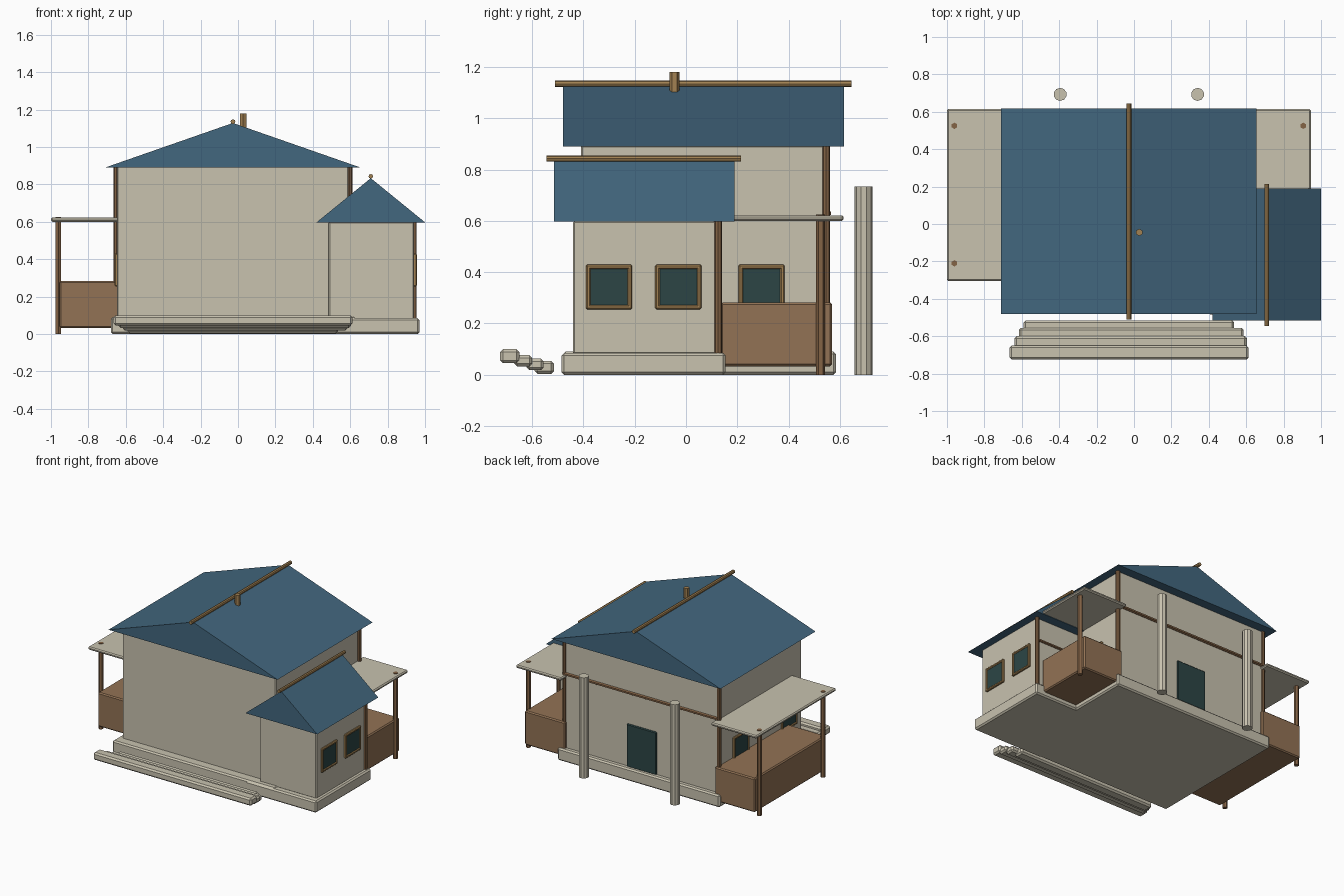
import bpy
import bmesh
import math
from mathutils import Matrix, Vector

if "Cube" in bpy.data.objects:
    bpy.data.objects.remove(bpy.data.objects["Cube"], do_unlink=True)


def material(name, r, g, b):
    m = bpy.data.materials.new(name)
    m.use_nodes = True
    m.diffuse_color = (r, g, b, 1)
    m.node_tree.nodes["Principled BSDF"].inputs["Base Color"].default_value = (r, g, b, 1)
    return m


CREAM = material("cream plaster", 0.58, 0.54, 0.43)
BLUE = material("blue roof", 0.055, 0.135, 0.21)
BROWN = material("brown wood", 0.29, 0.17, 0.09)
POST = material("dark post wood", 0.23, 0.125, 0.06)
TAN = material("tan trim wood", 0.36, 0.22, 0.085)
GLASS = material("dark teal glass", 0.025, 0.06, 0.06)


def add_object(name, bm, mat):
    bmesh.ops.recalc_face_normals(bm, faces=bm.faces)
    mesh = bpy.data.meshes.new(name)
    bm.to_mesh(mesh)
    bm.free()
    mesh.materials.append(mat)
    ob = bpy.data.objects.new(name, mesh)
    bpy.context.collection.objects.link(ob)
    return ob


def box(name, x, y, z, mat, bevel=0.01):
    """Bevelled box given by its (min, max) ranges."""
    bm = bmesh.new()
    bmesh.ops.create_cube(bm, size=1)
    for v in bm.verts:
        v.co = Vector([(a + b) / 2 + c * (b - a) for c, (a, b) in zip(v.co, (x, y, z))])
    ob = add_object(name, bm, mat)
    if bevel:
        mod = ob.modifiers.new("Bevel", 'BEVEL')
        mod.width = bevel
        mod.segments = 1
    return ob


def pole(name, start, end, radius, mat, sides=6):
    """Faceted rod between two points."""
    a, b = Vector(start), Vector(end)
    turn = (b - a).to_track_quat('Z', 'Y').to_matrix().to_4x4()
    bm = bmesh.new()
    bmesh.ops.create_cone(bm, cap_ends=True, segments=sides, radius1=radius, radius2=radius,
                          depth=(b - a).length, matrix=Matrix.Translation((a + b) / 2) @ turn)
    return add_object(name, bm, mat)


def gable_roof(name, x, y, z):
    """Solid triangular prism with its ridge along y."""
    bm = bmesh.new()
    profile = [(x[0], z[0]), (x[1], z[0]), (sum(x) / 2, z[1])]
    face = bm.faces.new([bm.verts.new((px, y[0], pz)) for px, pz in profile])
    extruded = bmesh.ops.extrude_face_region(bm, geom=[face])["geom"]
    bmesh.ops.translate(bm, vec=(0, y[1] - y[0], 0),
                        verts=[v for v in extruded if isinstance(v, bmesh.types.BMVert)])
    return add_object(name, bm, BLUE)


def window(name, wall_x, y, side):
    """Framed window on a side wall; side is the outward x direction."""
    def span(inner, outer):
        return tuple(sorted((wall_x + side * inner, wall_x + side * outer)))
    z0, z1, half, rim = 0.255, 0.43, 0.09, 0.018
    for label, sign in (("front", -1), ("back", 1)):
        edges = tuple(sorted((y + sign * half, y + sign * (half - rim))))
        box(f"{name}_{label}_jamb", span(-0.01, 0.014), edges, (z0, z1), TAN, 0.005)
    for label, low in (("sill", z0), ("lintel", z1 - rim)):
        box(f"{name}_{label}", span(-0.01, 0.014), (y - half, y + half), (low, low + rim), TAN, 0.005)
    box(f"{name}_glass", span(-0.01, 0.008), (y - half + rim, y + half - rim),
        (z0 + rim, z1 - rim), GLASS, 0)


# Foundations
box("main_foundation", (-0.68, 0.63), (-0.48, 0.585), (0, 0.09), CREAM)
box("annex_foundation", (0.4, 0.97), (-0.485, 0.155), (0, 0.085), CREAM)

# Walls
box("main_walls", (-0.647, 0.592), (-0.41, 0.55), (0.08, 0.895), CREAM, 0.006)
box("annex_walls", (0.485, 0.942), (-0.44, 0.125), (0.08, 0.6), CREAM, 0.006)

# Roofs and ridge poles
gable_roof("main_roof", (-0.71, 0.655), (-0.48, 0.617), (0.89, 1.128))
gable_roof("annex_roof", (0.42, 1.0), (-0.515, 0.19), (0.597, 0.833))
pole("main_ridge_pole", (-0.027, -0.51, 1.135), (-0.027, 0.645, 1.135), 0.013, TAN, 8)
pole("annex_ridge_pole", (0.71, -0.545, 0.843), (0.71, 0.215, 0.843), 0.012, TAN, 8)
pole("chimney_pipe", (0.028, -0.045, 1.1), (0.028, -0.045, 1.18), 0.019, TAN)

# Corner posts and wall beams
for label, px, py, top in (("main_left", -0.65, 0.547, 0.89), ("main_right", 0.597, 0.547, 0.89),
                           ("annex", 0.94, 0.125, 0.597)):
    pole(f"{label}_corner_post", (px, py, 0.085), (px, py, top), 0.015, POST, 8)
pole("main_back_beam", (-0.65, 0.555, 0.63), (0.597, 0.555, 0.63), 0.012, POST)
pole("annex_back_beam", (0.59, 0.13, 0.43), (0.94, 0.13, 0.43), 0.01, POST)

# Side porches: parapet, flat roof and posts
porches = (("left", (-0.955, -0.63), (-0.255, 0.57), (-1.0, -0.63), (-0.305, 0.615), -0.96, (-0.21, 0.525)),
           ("right", (0.58, 0.905), (0.135, 0.57), (0.58, 0.945), (0.12, 0.615), 0.905, (0.525,)))
for label, px, py, rx, ry, post_x, post_ys in porches:
    box(f"{label}_porch_parapet", px, py, (0.033, 0.282), BROWN, 0.008)
    box(f"{label}_porch_roof", rx, ry, (0.6, 0.622), CREAM, 0.007)
    for i, post_y in enumerate(post_ys):
        pole(f"{label}_porch_post_{i + 1}", (post_x, post_y, 0), (post_x, post_y, 0.625), 0.017, POST)

# Freestanding columns behind the house
for label, cx in (("left", -0.395), ("right", 0.34)):
    pole(f"{label}_back_column", (cx, 0.693, 0), (cx, 0.693, 0.735), 0.035, CREAM, 10)

# Windows and back door
for i, wy in enumerate((-0.3, -0.03)):
    window(f"annex_window_{i + 1}", 0.942, wy, 1)
window("main_right_window", 0.592, 0.295, 1)
for i, wy in enumerate((0.295, -0.26)):
    window(f"main_left_window_{i + 1}", -0.647, wy, -1)
box("back_door", (-0.15, 0.09), (0.54, 0.558), (0.085, 0.4), GLASS, 0.006)

# Front steps
steps = (((-0.59, 0.535), (-0.59, -0.515), (0.003, 0.054)),
         ((-0.615, 0.585), (-0.622, -0.555), (0.018, 0.063)),
         ((-0.64, 0.603), (-0.67, -0.6), (0.033, 0.077)),
         ((-0.665, 0.612), (-0.725, -0.65), (0.045, 0.1)))
for i, (sx, sy, sz) in enumerate(steps):
    box(f"front_step_{i + 1}", sx, sy, sz, CREAM, 0.011)
